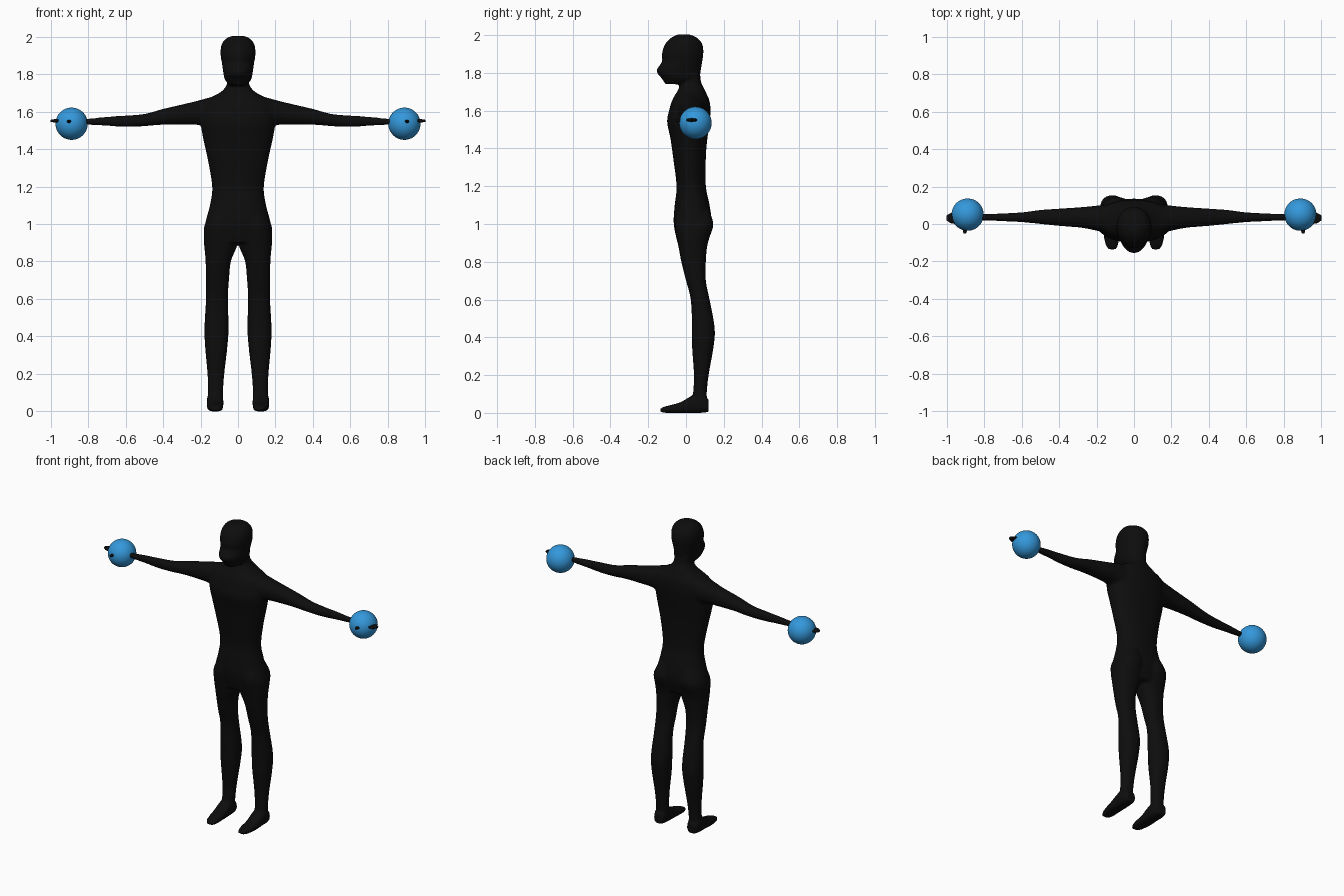
import bpy, bmesh, math
from mathutils import Vector

cube = bpy.data.objects.get("Cube")
if cube:
    bpy.data.objects.remove(cube, do_unlink=True)


def make_material(name, colour):
    mat = bpy.data.materials.new(name)
    mat.use_nodes = True
    mat.diffuse_color = colour
    mat.node_tree.nodes["Principled BSDF"].inputs["Base Color"].default_value = colour
    return mat


black = make_material("matte black", (0.004, 0.004, 0.004, 1))
blue = make_material("bright blue", (0.034, 0.314, 0.708, 1))


def refine(rows, steps=4):
    """Catmull-Rom interpolation between cross-section rows."""
    rows = [Vector(r) for r in rows]
    out = []
    for i in range(len(rows) - 1):
        a, b, c = rows[max(i - 1, 0)], rows[i], rows[i + 1]
        d = rows[min(i + 2, len(rows) - 1)]
        for s in range(steps):
            t = s / steps
            out.append(b + (c - a) * (t / 2)
                       + (a * 2 - b * 5 + c * 4 - d) * (t * t / 2)
                       + (b * 3 - a - c * 3 + d) * (t ** 3 / 2))
    return out + [rows[-1]]


def loft(bm, axis, rows, side=1, power=2.2, sides=32):
    """Closed tube; each row is position on the axis, then bounds on the other two."""
    u, v = [k for k in range(3) if k != axis]
    rings = []
    for t, u0, u1, v0, v1 in refine(rows):
        ring = []
        for i in range(sides):
            ang = math.tau * i / sides
            c, s = math.cos(ang), math.sin(ang)
            p = [0, 0, 0]
            p[axis] = t
            p[u] = (u0 + u1) / 2 + (u1 - u0) / 2 * math.copysign(abs(c) ** (2 / power), c)
            p[v] = (v0 + v1) / 2 + (v1 - v0) / 2 * math.copysign(abs(s) ** (2 / power), s)
            p[0] *= side
            ring.append(bm.verts.new(p))
        rings.append(ring)
    for lo, hi in zip(rings, rings[1:]):
        for i in range(sides):
            j = (i + 1) % sides
            bm.faces.new((lo[i], lo[j], hi[j], hi[i]))
    bm.faces.new(rings[0])
    bm.faces.new(rings[-1])


def finish(bm, name, mat):
    bmesh.ops.recalc_face_normals(bm, faces=bm.faces)
    mesh = bpy.data.meshes.new(name)
    bm.to_mesh(mesh)
    bm.free()
    mesh.materials.append(mat)
    mesh.shade_smooth()
    obj = bpy.data.objects.new(name, mesh)
    bpy.context.collection.objects.link(obj)
    return obj


def centred(rows):
    return [(z, -w, w, front, back) for z, w, front, back in rows]


# Torso and neck: height, half width, front, back
torso = centred([
    (.9, .17, -.045, .11), (1, .175, -.065, .135), (1.1, .15, -.06, .125),
    (1.2, .138, -.05, .105), (1.35, .163, -.068, .105), (1.45, .185, -.082, .113),
    (1.54, .2, -.1, .125), (1.6, .2, -.09, .13), (1.65, .185, -.075, .125),
    (1.68, .135, -.06, .113), (1.71, .085, -.042, .1), (1.75, .058, -.03, .08),
    (1.8, .06, -.03, .075)])

# Head with jaw, nose and brow
head = centred([
    (1.74, .045, -.11, .03), (1.77, .07, -.128, .068), (1.81, .079, -.157, .078),
    (1.86, .086, -.127, .086), (1.9, .093, -.128, .092), (1.95, .09, -.112, .088),
    (1.985, .07, -.08, .06), (2.003, .035, -.045, .02)])

# Leg: height, inner, outer, front, back
leg = [
    (1.08, .03, .13, -.04, .12), (1, .004, .177, -.06, .145), (.93, .002, .183, -.05, .125),
    (.88, .006, .18, -.04, .112), (.8, .038, .173, -.025, .105), (.7, .048, .172, 0, .105),
    (.6, .054, .171, .025, .125), (.45, .05, .179, .032, .152), (.35, .056, .176, .032, .146),
    (.2, .073, .163, .042, .12), (.1, .08, .16, .037, .11), (.03, .08, .163, .03, .115)]

# Foot: position along y, inner, outer, sole, top
foot = [
    (.12, .09, .153, .005, .07), (.08, .08, .165, 0, .1), (.03, .078, .165, 0, .09),
    (-.03, .08, .165, 0, .056), (-.1, .082, .155, 0, .037), (-.135, .095, .138, .003, .025)]

# Arm: position along x, front, back, underside, top
arm = [
    (.1, -.06, .11, 1.5, 1.69), (.2, -.036, .098, 1.527, 1.662), (.28, -.02, .09, 1.53, 1.642),
    (.4, -.01, .082, 1.53, 1.614), (.5, 0, .075, 1.522, 1.587), (.6, .01, .062, 1.518, 1.579),
    (.7, .015, .057, 1.524, 1.572), (.8, .018, .053, 1.53, 1.562), (.87, .018, .053, 1.535, 1.56)]

# Body: all parts blended into one skin
bm = bmesh.new()
loft(bm, 2, torso)
loft(bm, 2, head, power=2)
for side in (1, -1):
    loft(bm, 2, leg, side)
    loft(bm, 1, foot, side, power=3)
    loft(bm, 0, arm, side)
body = finish(bm, "body", black)
skin = body.modifiers.new("blend", 'REMESH')
skin.mode = 'VOXEL'
skin.voxel_size = .0075
skin.use_smooth_shade = True
soften = body.modifiers.new("soften", 'SMOOTH')
soften.factor = .5
soften.iterations = 6

# Hands with thumbs, each holding a ball
palm = [(.84, .015, .055, 1.535, 1.56), (.9, .004, .062, 1.538, 1.56),
        (.97, .002, .06, 1.541, 1.56), (1, .02, .046, 1.545, 1.556)]
thumb = [(.03, .88, .915, 1.538, 1.558), (-.03, .89, .914, 1.539, 1.556),
         (-.052, .896, .908, 1.543, 1.552)]
for side, label in ((1, "left"), (-1, "right")):
    bm = bmesh.new()
    loft(bm, 0, palm, side, sides=16)
    loft(bm, 1, thumb, side, sides=16)
    finish(bm, label + "_hand", black)

    bm = bmesh.new()
    bmesh.ops.create_uvsphere(bm, u_segments=48, v_segments=24, radius=.086)
    ball = finish(bm, label + "_ball", blue)
    ball.location = (side * .888, .05, 1.535)
